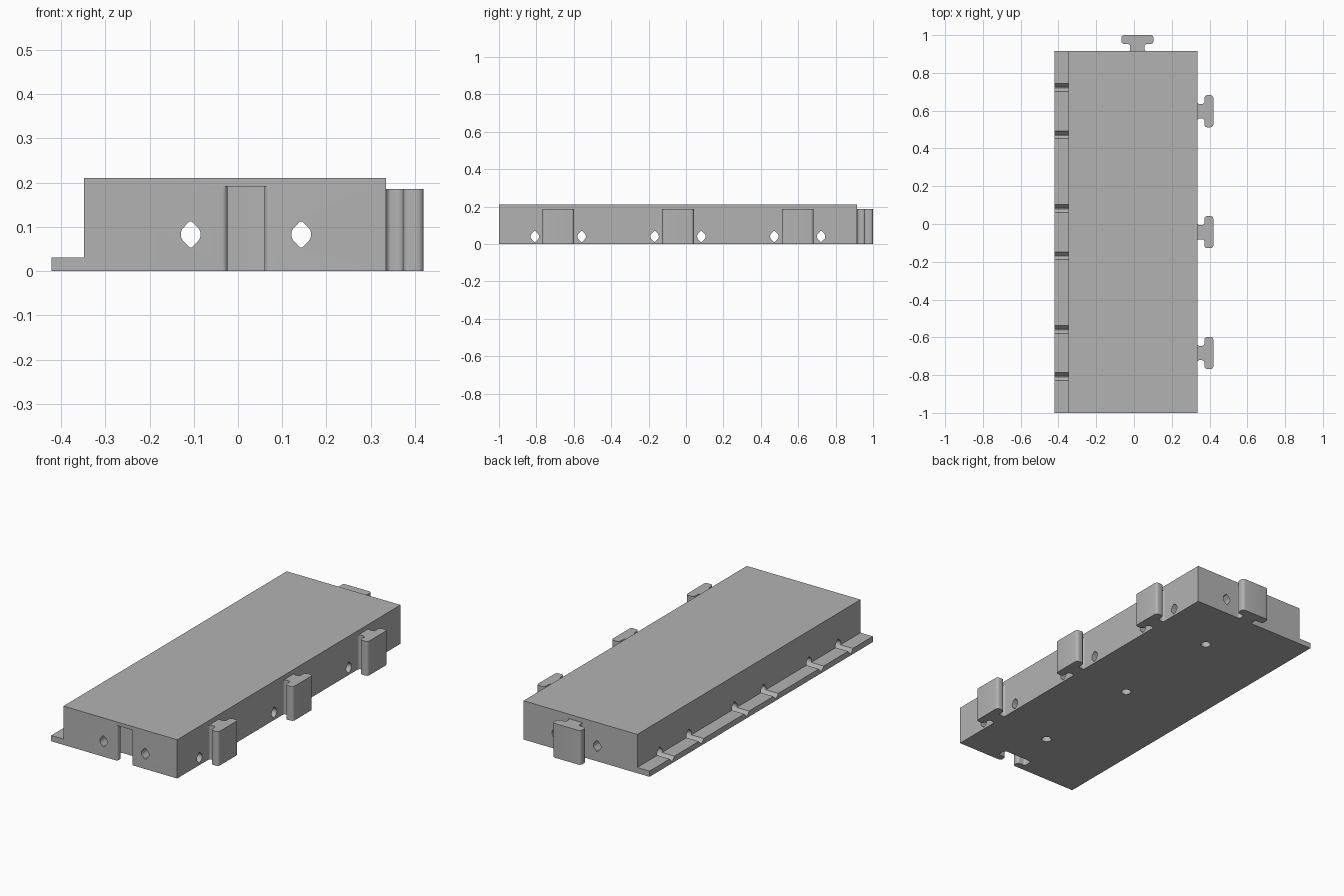
import bpy, bmesh
from math import cos, sin, radians
from mathutils import Vector

if "Cube" in bpy.data.objects:
    bpy.data.objects.remove(bpy.data.objects["Cube"])

grey = bpy.data.materials.new("plain grey")
grey.use_nodes = True
grey.diffuse_color = (0.45, 0.45, 0.45, 1)
grey.node_tree.nodes["Principled BSDF"].inputs["Base Color"].default_value = (0.45, 0.45, 0.45, 1)

X, Y, Z = Vector((1, 0, 0)), Vector((0, 1, 0)), Vector((0, 0, 1))
TOP = 0.2105
RIGHT, BACK, MIDDLE = 0.335, 0.915, 0.018
STATIONS = (-0.683, -0.043, 0.597)


def prism(name, profile, origin, u, v, sweep):
    """Sweep a flat profile, laid out along u and v, by the sweep vector."""
    bm = bmesh.new()
    verts = [bm.verts.new(Vector(origin) + u * a + v * b) for a, b in profile]
    face = bm.faces.new(verts)
    moved = bmesh.ops.extrude_face_region(bm, geom=[face])["geom"]
    bmesh.ops.translate(bm, vec=sweep, verts=[g for g in moved if isinstance(g, bmesh.types.BMVert)])
    bmesh.ops.recalc_face_normals(bm, faces=bm.faces[:])
    mesh = bpy.data.meshes.new(name)
    bm.to_mesh(mesh)
    bm.free()
    obj = bpy.data.objects.new(name, mesh)
    bpy.context.collection.objects.link(obj)
    mesh.materials.append(grey)
    return obj


def smooth(obj):
    bpy.ops.object.select_all(action="DESELECT")
    obj.select_set(True)
    bpy.context.view_layer.objects.active = obj
    bpy.ops.object.shade_smooth_by_angle(angle=radians(35))


def arc(cu, cv, r, start, end, steps=5):
    angles = [radians(start + (end - start) * i / steps) for i in range(steps + 1)]
    return [(cu + r * cos(t), cv + r * sin(t)) for t in angles]


def tee(gap=0.0, root=0.0):
    """Rounded T outline: flared root, narrow stem, wide flange."""
    half = [(0.05, -root)] if root else []
    half += arc(0.05, 0.012, 0.012, 270, 180)
    half += arc(0.052, 0.024, 0.014, 180, 90)
    half += arc(0.07, 0.053, 0.015, -90, 0)
    half += arc(0.07, 0.07, 0.015, 0, 90)
    half = [(a + gap, b + (gap if b > 0.06 else 0)) for a, b in half]
    return half + [(-a, b) for a, b in reversed(half)]


def bore():
    """Round hole with peaked top and bottom."""
    r, tip, flat = 0.0225, 0.0295, 0.0025
    side = [(flat, -tip)] + arc(0, 0, r, -45, 45, 8) + [(flat, tip)]
    return side + [(-a, b) for a, b in reversed(side)]


# Block with a low lip along its left-hand edge
body = prism("body", [(-0.422, 0), (RIGHT, 0), (RIGHT, TOP), (-0.348, TOP), (-0.348, 0.031), (-0.422, 0.031)],
             (0, -1, 0), X, Z, Y * (BACK + 1))

# Cutters: front slot, lengthwise bores, cross bores, blind holes underneath
cutters = [prism("slot_cutter", tee(0.004, 0.02), (MIDDLE, -1, -0.02), X, Y, Z * 0.211)]
for side in (-0.125, 0.125):
    cutters.append(prism("long_bore_cutter", bore(), (MIDDLE + side, -1.1, 0.083), X, Z, Y * 2.2))
    for y in STATIONS:
        cutters.append(prism("cross_bore_cutter", bore(), (-0.5, y + side, 0.04), Y, Z, X))
for y in STATIONS:
    cutters.append(prism("pin_hole_cutter", arc(0, 0, 0.025, 0, 345, 23), (MIDDLE, y, -0.02), X, Y, Z * 0.13))

bpy.context.view_layer.objects.active = body
for cutter in cutters:
    mod = body.modifiers.new("cut", "BOOLEAN")
    mod.operation, mod.solver, mod.object = "DIFFERENCE", "EXACT", cutter
    bpy.ops.object.modifier_apply(modifier=mod.name)
    bpy.data.objects.remove(cutter)
smooth(body)

# T-shaped connectors on the right-hand long side and the back
for y in STATIONS:
    smooth(prism("side_connector", tee(), (RIGHT, y, 0), Y, X, Z * 0.186))
smooth(prism("back_connector", tee(), (MIDDLE, BACK, 0), X, Y, Z * 0.186))
